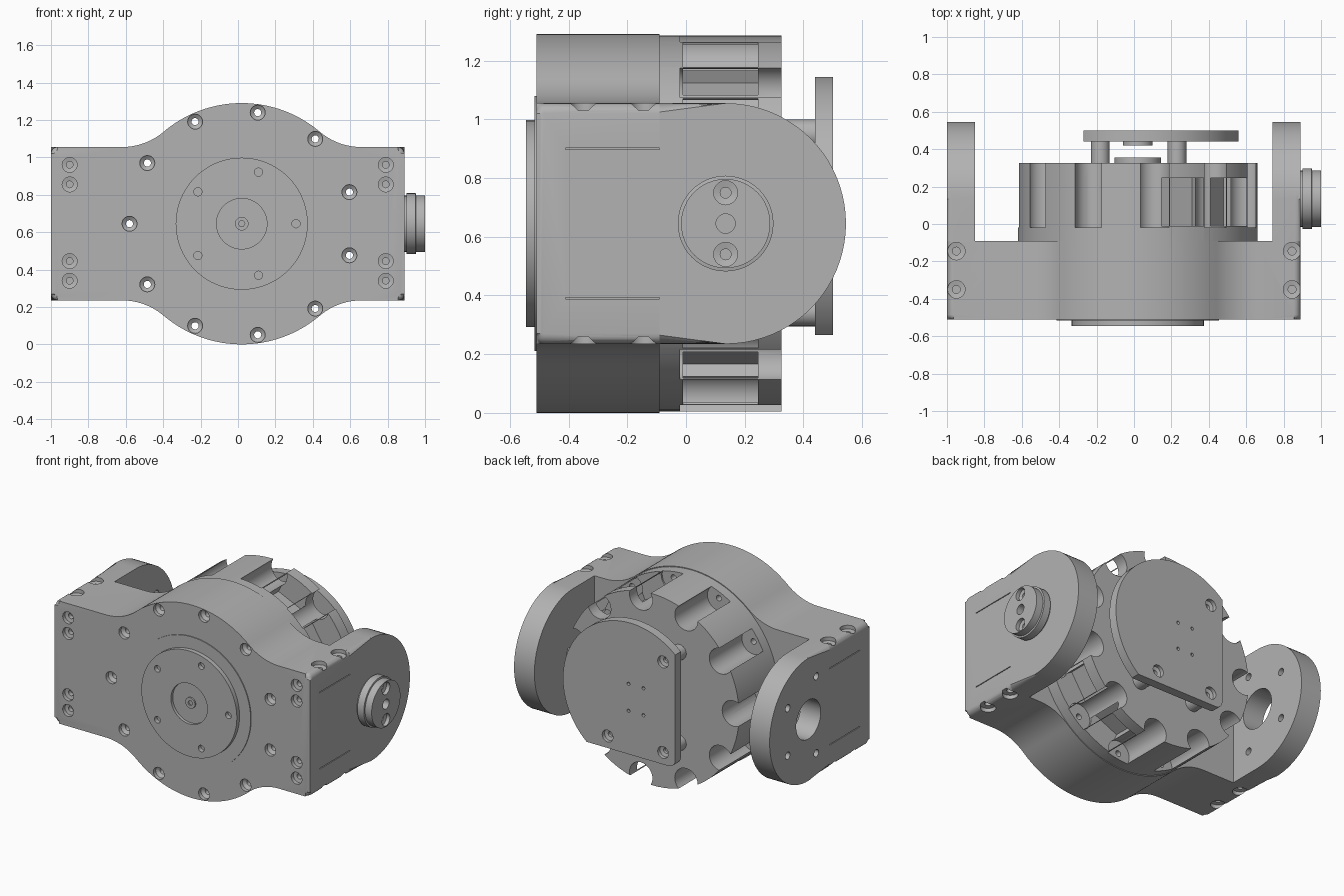
import bpy, bmesh
from math import sin, cos, pi, radians, sqrt, asin
from mathutils import Matrix, Vector

old = bpy.data.objects.get("Cube")
if old:
    bpy.data.objects.remove(old, do_unlink=True)

CX, CZ = 0.02, 0.645          # hub axis
STEP = 2 * pi / 11            # spacing of the rim screws
ARM_Y = 0.135                 # pivot axis of the side arms

grey = bpy.data.materials.new("satin_grey")
grey.use_nodes = True
grey.diffuse_color = (0.45, 0.45, 0.45, 1)
grey.node_tree.nodes["Principled BSDF"].inputs["Base Color"].default_value = grey.diffuse_color

AXES = {
    "x": Matrix.Rotation(pi / 2, 4, "Y"),
    "y": Matrix.Rotation(-pi / 2, 4, "X"),
    "z": Matrix.Identity(4),
    "-z": Matrix.Rotation(pi, 4, "X"),
}


def finish(bm, name):
    bmesh.ops.recalc_face_normals(bm, faces=bm.faces[:])
    mesh = bpy.data.meshes.new(name)
    bm.to_mesh(mesh)
    bm.free()
    mesh.materials.append(grey)
    ob = bpy.data.objects.new(name, mesh)
    bpy.context.collection.objects.link(ob)
    return ob


def lathe(name, profile, loc, axis="y", n=32):
    """Solid of revolution from (radius, height) steps."""
    bm = bmesh.new()
    rings = [[bm.verts.new((r * cos(2 * pi * i / n), r * sin(2 * pi * i / n), h))
              for i in range(n)] for r, h in profile]
    for a, b in zip(rings, rings[1:]):
        for i in range(n):
            j = (i + 1) % n
            bm.faces.new((a[i], a[j], b[j], b[i]))
    bm.faces.new(rings[0])
    bm.faces.new(rings[-1])
    bm.transform(Matrix.Translation(loc) @ AXES[axis])
    return finish(bm, name)


def rod(name, r, lo, hi, loc, axis="y", n=32):
    return lathe(name, [(r, lo), (r, hi)], loc, axis, n)


def prism(name, pts, axis, near, far, bevel=0, keep=None):
    """Extrude an outline along an axis; round the edge at the near end."""
    def put(p, d):
        return (p[0], d, p[1]) if axis == "y" else (d, p[0], p[1])
    bm = bmesh.new()
    a = [bm.verts.new(put(p, near)) for p in pts]
    b = [bm.verts.new(put(p, far)) for p in pts]
    cap = bm.faces.new(a)
    bm.faces.new(b)
    for i in range(len(pts)):
        j = (i + 1) % len(pts)
        bm.faces.new((a[i], a[j], b[j], b[i]))
    if bevel:
        edges = [e for e in cap.edges if keep is None or keep(e)]
        bmesh.ops.bevel(bm, geom=edges, offset=bevel, segments=4, profile=0.5, affect="EDGES")
    return finish(bm, name)


def box(name, size, matrix):
    bm = bmesh.new()
    bmesh.ops.create_cube(bm, size=1)
    bm.transform(matrix @ Matrix.Diagonal((*size, 1)))
    return finish(bm, name)


def activate(obs):
    bpy.ops.object.select_all(action="DESELECT")
    for o in obs:
        o.select_set(True)
    bpy.context.view_layer.objects.active = obs[0]


def cut(target, cutters):
    activate(cutters)
    if len(cutters) > 1:
        bpy.ops.object.join()
    tool = cutters[0]
    mod = target.modifiers.new("cut", "BOOLEAN")
    mod.operation, mod.solver, mod.object = "DIFFERENCE", "EXACT", tool
    activate([target])
    bpy.ops.object.modifier_apply(modifier="cut")
    bpy.data.objects.remove(tool, do_unlink=True)


def arc(cx, cy, r, a0, a1, n):
    return [(cx + r * cos(radians(a0 + (a1 - a0) * i / n)),
             cy + r * sin(radians(a0 + (a1 - a0) * i / n))) for i in range(n + 1)]


def around(r, a, y=0):
    return Vector((CX + r * cos(a), y, CZ + r * sin(a)))


def rim_holes():
    steps = [(0.04, -0.7), (0.04, -0.485), (0.019, -0.47), (0.019, 0.5)]
    return [lathe("rim_hole", steps, around(0.6, pi + i * STEP), n=20) for i in range(11)]


def screw_hole(r, loc, axis):
    """Counterbored hole whose mouth is at loc, drilled against the axis."""
    steps = [(r, 0.1), (r, -0.025), (r * 0.45, -0.03), (r * 0.45, -0.06)]
    return lathe("screw_hole", steps, loc, axis, 20)


# Front housing: a bar with a round bulge blended in by fillets
R, TOP, EDGE, FIL = 0.645, 1.055, 0.035, 0.344
t = 49.7
upper = (arc(0.89 - EDGE, TOP - EDGE, EDGE, 0, 90, 5)
         + arc(CX + 0.64, TOP + FIL, FIL, 270, 180 + t, 12)
         + arc(CX, CZ, R, t, 180 - t, 36)[1:-1]
         + arc(CX - 0.64, TOP + FIL, FIL, 360 - t, 270, 12)
         + arc(-1 + EDGE, TOP - EDGE, EDGE, 90, 180, 5))
outline = upper + [(x, 2 * CZ - z) for x, z in reversed(upper)]
body = prism("front_housing", outline, "y", -0.51, -0.09, 0.025)
tools = rim_holes()
for x in (-0.9, 0.79):
    for dz in (0.315, 0.21, -0.2, -0.305):
        steps = [(0.04, -0.1), (0.04, 0.025), (0.018, 0.03), (0.018, 0.06)]
        tools.append(lathe("corner_hole", steps, (x, -0.51, CZ + dz), "y", 20))
for x in (-0.95, 0.845):
    for y in (-0.145, -0.35):
        tools.append(screw_hole(0.047, (x, y, TOP), "z"))
        tools.append(screw_hole(0.047, (x, y, 2 * CZ - TOP), "-z"))
for x in (-1, 0.89):
    for z in (0.9, 0.39):
        tools.append(box("seam", (0.016, 0.33, 0.005), Matrix.Translation((x, -0.245, z))))
cut(body, tools)

# Rear drum with round screw notches and side pockets
drum = rod("rear_drum", 0.64, -0.2, 0.325, (CX, 0, CZ), n=96)
cut(drum, [rod("notch", 0.085, -0.02, 0.5, around(0.6, pi + i * STEP), n=28) for i in range(11)])
pockets = []
for k in (-5, -4, -2, -1, 1, 2, 4, 5):
    m = Matrix.Translation(around(0.6, k * STEP, 0.118)) @ Matrix.Rotation(-k * STEP, 4, "Y")
    pockets.append(box("pocket", (0.24, 0.255, 0.2), m))
cut(drum, pockets)
cut(drum, rim_holes())

# Output flange on the front
rod("seal_ring", 0.435, -0.516, -0.45, (CX, 0, CZ), n=80)
flange = rod("output_flange", 0.353, -0.545, -0.48, (CX, 0, CZ), n=80)
cut(flange, [rod("bore", 0.135, -0.6, -0.525, (CX, 0, CZ), n=48)]
    + [rod("hole", 0.022, -0.6, -0.5, around(0.29, i * 2 * pi / 5), n=16) for i in range(5)])
hub = rod("centre_screw", 0.036, -0.534, -0.5, (CX, 0, CZ), n=24)
cut(hub, [rod("socket", 0.017, -0.6, -0.52, (CX, 0, CZ), n=6)])

# Side arms with rounded ends
arm_shape = [(-0.09, CZ - 0.41)] + arc(ARM_Y, CZ, 0.41, -90, 90, 40) + [(-0.09, CZ + 0.41)]


def arm(name, outer, inner):
    return prism(name, arm_shape, "x", outer, inner, 0.03,
                 lambda e: any(v.co.y > -0.08 for v in e.verts))


arm("left_arm", 0.89, 0.74)
right_arm = arm("right_arm", -1.0, -0.85)
tools = [rod("bearing_hole", 0.13, -1.1, -0.7, (0, ARM_Y, CZ), "x", 40)]
for i in range(5):
    a = pi + i * 2 * pi / 5
    tools.append(rod("hole", 0.024, -1.1, -0.7,
                     (0, ARM_Y + 0.27 * cos(a), CZ + 0.27 * sin(a)), "x", 16))
cut(right_arm, tools)

# Stepped pivot knob on the left arm
knob = lathe("pivot_knob", [(0.15, 0.85), (0.15, 0.9), (0.163, 0.902), (0.163, 0.95),
                            (0.152, 0.952), (0.152, 1.0)], (0, ARM_Y, CZ), "x", 48)
tools = [screw_hole(0.041, (1.0, ARM_Y, CZ + dz), "x") for dz in (-0.105, 0.105)]
tools.append(rod("hole", 0.033, 0.95, 1.1, (0, ARM_Y, CZ), "x", 20))
cut(knob, tools)

# Rear cover plate: a disc trimmed on two sides, on three posts
px, pr, left, low = 0.06, 0.5, -0.27, 0.265
a_low = -asin((CZ - low) / pr) * 180 / pi
a_left = 180 - asin(sqrt(pr ** 2 - (px - left) ** 2) / pr) * 180 / pi
plate_shape = arc(px, CZ, pr, a_low, a_left, 48) + arc(left + 0.05, low + 0.05, 0.05, 180, 270, 6)
plate = prism("rear_plate", plate_shape, "y", 0.5, 0.44)
tools = []
for x, z in ((CX - 0.2, CZ - 0.3), (CX + 0.21, CZ - 0.3), (CX - 0.2, CZ + 0.305)):
    rod("plate_post", 0.05, 0.3, 0.44, (x, 0, z))
    tools.append(lathe("hole", [(0.018, 0.45), (0.018, 0.468), (0.04, 0.475), (0.04, 0.6)],
                       (x, 0, z), "y", 20))
for dx in (-0.055, 0.055):
    for dz in (-0.09, 0.09):
        tools.append(rod("pin_hole", 0.011, 0.47, 0.6, (CX + dx, 0, CZ + dz), n=12))
cut(plate, tools)
rod("rear_boss", 0.125, 0.3, 0.355, (CX, 0, CZ), n=40)
rod("sensor_pad", 0.08, 0.42, 0.445, (CX, 0, CZ), n=32)

# Smooth curved faces, keep the edges crisp
parts = [o for o in bpy.context.scene.objects if o.type == "MESH" and grey.name in o.data.materials]
activate(parts)
bpy.ops.object.shade_smooth_by_angle(angle=radians(30))
